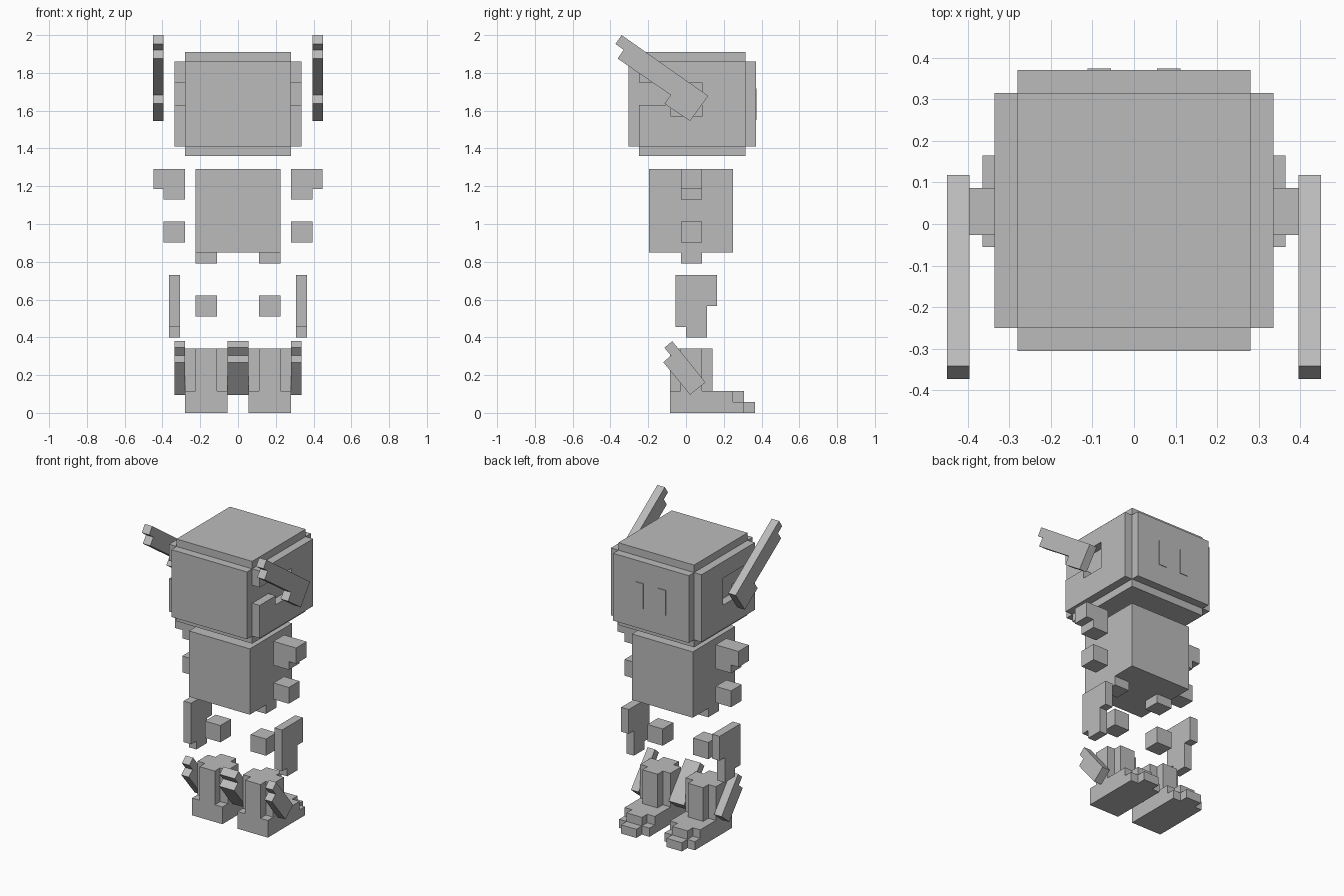
import bpy
import bmesh

if "Cube" in bpy.data.objects:
    bpy.data.objects.remove(bpy.data.objects["Cube"], do_unlink=True)

GREY = (0.5, 0.5, 0.5, 1.0)
mat = bpy.data.materials.new("plain grey")
mat.use_nodes = True
mat.diffuse_color = GREY
mat.node_tree.nodes["Principled BSDF"].inputs["Base Color"].default_value = GREY


def add_prism(bm, profile, x0, x1):
    """Extrude a (y, z) profile from x0 to x1."""
    face = bm.faces.new([bm.verts.new((x0, y, z)) for y, z in profile])
    result = bmesh.ops.extrude_face_region(bm, geom=[face], use_keep_orig=True)
    verts = [v for v in result["geom"] if isinstance(v, bmesh.types.BMVert)]
    bmesh.ops.translate(bm, verts=verts, vec=(x1 - x0, 0, 0))


def finish(name, bm, mirror):
    bmesh.ops.recalc_face_normals(bm, faces=bm.faces)
    mesh = bpy.data.meshes.new(name)
    bm.to_mesh(mesh)
    bm.free()
    mesh.materials.append(mat)
    obj = bpy.data.objects.new(name, mesh)
    bpy.context.collection.objects.link(obj)
    if mirror:
        mod = obj.modifiers.new("Mirror", "MIRROR")
        mod.use_axis[0] = True
        mod.use_mirror_merge = False
    return obj


def prism(name, profile, x0, x1, mirror=True):
    bm = bmesh.new()
    add_prism(bm, profile, x0, x1)
    return finish(name, bm, mirror)


def boxes(name, *ranges, mirror=True):
    """Each range is x, y and z limits of one block."""
    bm = bmesh.new()
    for (x0, x1), (y0, y1), (z0, z1) in ranges:
        add_prism(bm, [(y0, z0), (y1, z0), (y1, z1), (y0, z1)], x0, x1)
    return finish(name, bm, mirror)


# Head: blocky core with stepped edges
HX = (-0.28, 0.28)
boxes("head",
      (HX, (-0.305, 0.37), (1.41, 1.86)),
      (HX, (-0.25, 0.315), (1.36, 1.91)), mirror=False)

# Head sides with the slot that opens toward the front
prism("head_side",
      [(-0.25, 1.41), (0.315, 1.41), (0.315, 1.86), (-0.25, 1.86),
       (-0.25, 1.75), (0.085, 1.75), (0.085, 1.57), (-0.08, 1.57),
       (-0.08, 1.63), (-0.25, 1.63)], 0.28, 0.335)

# Thin eyes
boxes("eye", ((0.055, 0.112), (0.368, 0.374), (1.55, 1.717)))

# Slanted horns floating beside the head
prism("horn",
      [(-0.341, 2.0), (0.118, 1.678), (0.021, 1.545), (-0.114, 1.637),
       (-0.081, 1.683), (-0.362, 1.876), (-0.33, 1.922), (-0.373, 1.953)],
      0.395, 0.45)

# Torso and limbs
LIMB_Y = (-0.026, 0.086)
HIP_X, ARM_X = (0.112, 0.225), (0.28, 0.394)
boxes("torso", ((-0.225, 0.225), (-0.197, 0.25), (0.85, 1.29)), mirror=False)
boxes("hip", (HIP_X, LIMB_Y, (0.79, 0.85)))
boxes("knee", (HIP_X, LIMB_Y, (0.51, 0.622)))
prism_top = (1.185, 1.29)
boxes("shoulder",
      (ARM_X, LIMB_Y, (1.13, 1.29)),
      ((0.394, 0.448), LIMB_Y, prism_top))
boxes("hand", (ARM_X, LIMB_Y, (0.903, 1.012)))

# Stepped guards outside the knees
prism("leg_guard",
      [(-0.055, 0.73), (0.165, 0.73), (0.165, 0.567), (0.11, 0.567),
       (0.11, 0.4), (0.0, 0.4), (0.0, 0.455), (-0.055, 0.455)],
      0.308, 0.364)

# Boots: cross-shaped shaft over a stepped foot
FOOT_X = (0.056, 0.28)
boxes("boot_shaft",
      (HIP_X, (-0.085, 0.14), (0.115, 0.34)),
      (FOOT_X, (-0.028, 0.084), (0.115, 0.34)))
boxes("boot_foot",
      (FOOT_X, (-0.085, 0.25), (0, 0.115)),
      (FOOT_X, (0.25, 0.306), (0, 0.058)),
      (HIP_X, (0.25, 0.306), (0.058, 0.115)),
      (HIP_X, (0.306, 0.365), (0, 0.058)))

# Slanted fins on both flanks of each boot
FIN = [(-0.073, 0.38), (0.103, 0.162), (0.022, 0.096), (-0.12, 0.268),
       (-0.08, 0.303), (-0.114, 0.345)]
prism("outer_fin", FIN, 0.28, 0.335)
prism("inner_fin", FIN, -0.056, 0.056, mirror=False)
